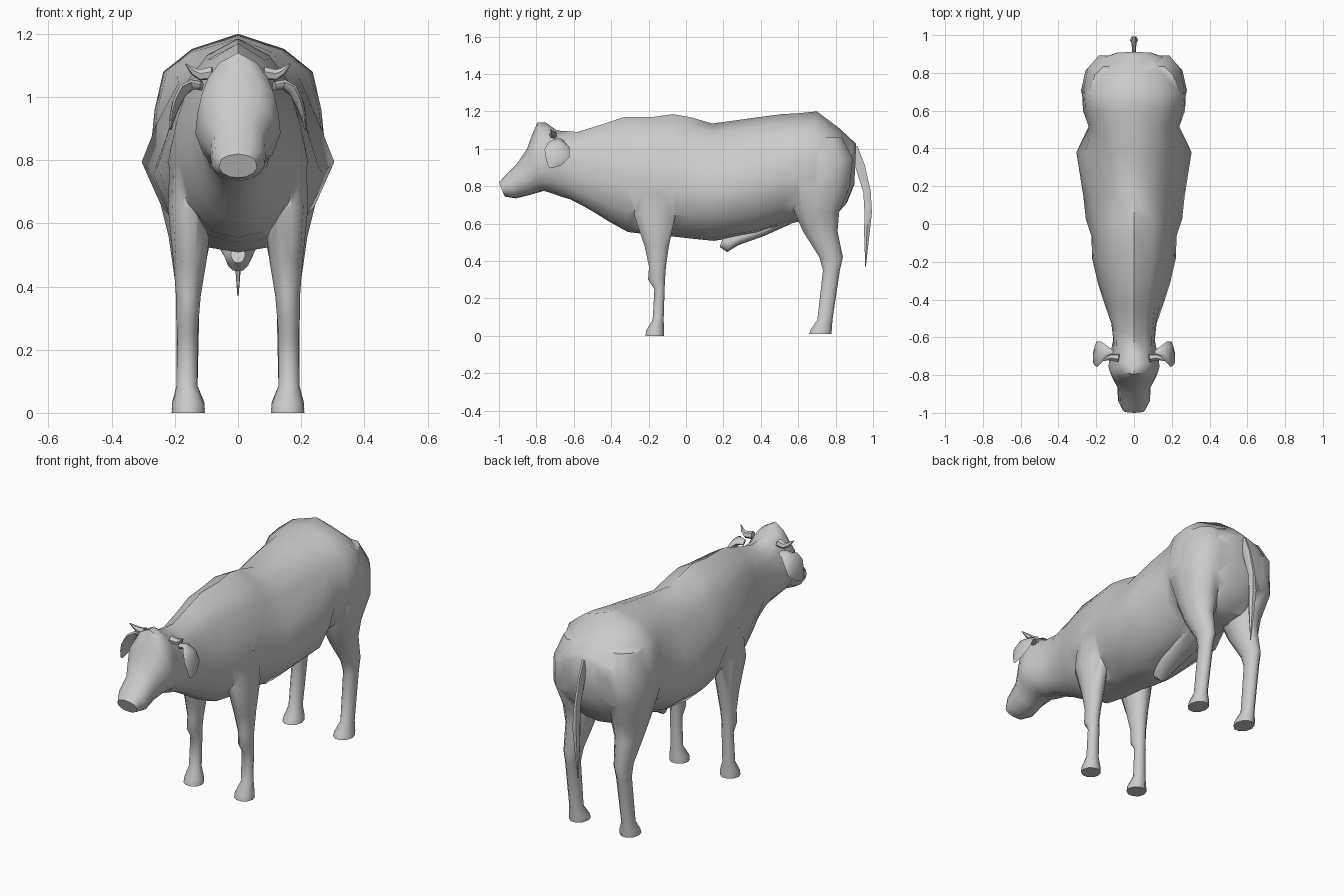
import bpy, bmesh, math
from mathutils import Vector

hide = bpy.data.materials.new("grey hide")
hide.diffuse_color = (0.6, 0.6, 0.6, 1)


def loft(name, rings):
    """Skin a list of equal closed rings and cap both ends."""
    bm = bmesh.new()
    rows = [[bm.verts.new(p) for p in r] for r in rings]
    n = len(rows[0])
    for a, b in zip(rows, rows[1:]):
        for i in range(n):
            j = (i + 1) % n
            bm.faces.new((a[i], a[j], b[j], b[i]))
    bm.faces.new(rows[0])
    bm.faces.new(rows[-1])
    bmesh.ops.recalc_face_normals(bm, faces=bm.faces)
    me = bpy.data.meshes.new(name)
    bm.to_mesh(me)
    bm.free()
    me.materials.append(hide)
    ob = bpy.data.objects.new(name, me)
    bpy.context.collection.objects.link(ob)
    return ob


def smooth(ob, angle=50):
    bpy.ops.object.select_all(action='DESELECT')
    ob.select_set(True)
    bpy.context.view_layer.objects.active = ob
    bpy.ops.object.shade_smooth_by_angle(angle=math.radians(angle))


def body_ring(yt, zt, yb, zb, w, s):
    """Upright section; s is the width of the upper shoulder of the section."""
    half = [(0, 0), (.42, .03), (.8, .18), (1, .4), ((1 + s) / 2 + .03, .6),
            (s, .8), (s * .62, .92), (0, 1)]
    full = half + [(-x, t) for x, t in half[-2:0:-1]]
    return [(x * w, yb + (yt - yb) * t, zb + (zt - zb) * t) for x, t in full]


def leg_ring(side, z, y0, y1, x0, x1, n=10):
    cx, cy, rx, ry = (x0 + x1) / 2, (y0 + y1) / 2, (x1 - x0) / 2, (y1 - y0) / 2
    return [(side * (cx + rx * math.cos(2 * math.pi * i / n)),
             cy + ry * math.sin(2 * math.pi * i / n), z) for i in range(n)]


def tube(name, path, n=6):
    """Path of (point, half width across, half width along) swept along its direction."""
    rings = []
    pts = [Vector(p[0]) for p in path]
    for i, (p, a, b, across) in enumerate(path):
        d = (pts[min(i + 1, len(pts) - 1)] - pts[max(i - 1, 0)]).normalized()
        u = Vector(across)
        u = (u - d * u.dot(d)).normalized()
        v = d.cross(u)
        rings.append([pts[i] + u * a * math.cos(2 * math.pi * k / n)
                      + v * b * math.sin(2 * math.pi * k / n) for k in range(n)])
    return loft(name, rings)


# head, neck and torso: top y, top z, bottom y, bottom z, half width, shoulder
body = loft("body", [body_ring(*r) for r in (
    (-1.0, .82, -.97, .745, .06, .85),
    (-.965, .86, -.91, .735, .085, .85),
    (-.90, .925, -.83, .755, .088, .85),
    (-.85, 1.0, -.76, .775, .12, .85),
    (-.825, 1.07, -.71, .76, .135, .85),
    (-.795, 1.14, -.67, .745, .132, .72),
    (-.75, 1.14, -.62, .73, .122, .75),
    (-.69, 1.098, -.56, .70, .11, .85),
    (-.58, 1.09, -.49, .66, .12, .8),
    (-.45, 1.13, -.41, .61, .155, .7),
    (-.33, 1.17, -.31, .555, .19, .68),
    (-.18, 1.17, -.18, .54, .222, .7),
    (-.07, 1.185, -.06, .53, .225, .7),
    (.02, 1.17, .03, .52, .255, .62),
    (.14, 1.135, .15, .508, .268, .62),
    (.38, 1.168, .38, .545, .305, .62),
    (.51, 1.185, .52, .59, .24, .8),
    (.60, 1.19, .60, .61, .27, .84),
    (.70, 1.2, .69, .60, .275, .86),
    (.82, 1.11, .78, .62, .235, .88),
    (.89, 1.045, .86, .71, .18, .85),
    (.91, 1.025, .90, .81, .10, .85))])

# legs: z, front y, back y, inner x, outer x
front = ((0, -.22, -.115, .105, .21), (.03, -.215, -.115, .107, .208),
         (.085, -.18, -.118, .128, .195), (.25, -.17, -.113, .128, .192),
         (.30, -.205, -.11, .124, .196), (.37, -.20, -.105, .118, .196),
         (.48, -.225, -.088, .10, .205), (.65, -.285, -.05, .08, .222),
         (.84, -.25, -.08, .08, .215))
hind = ((.01, -.345 + 1, .78, .105, .21), (.035, .665, .783, .107, .208),
        (.085, .70, .785, .128, .195), (.35, .73, .825, .122, .195),
        (.42, .71, .842, .112, .20), (.56, .62, .815, .085, .22),
        (.66, .575, .825, .05, .245), (.80, .53, .885, .04, .28),
        (.95, .545, .90, .04, .265), (1.06, .60, .84, .04, .225))
parts = []
for side, label in ((1, "left"), (-1, "right")):
    for name, rows in (("front_leg", front), ("hind_leg", hind)):
        parts.append(loft(f"{label}_{name}", [leg_ring(side, *r) for r in rows]))

# sheath under the belly
parts.append(loft("belly_sheath", [body_ring(*r) for r in (
    (.20, .53, .18, .475, .022, .9), (.24, .55, .22, .448, .04, .9),
    (.29, .56, .28, .485, .055, .9), (.42, .60, .42, .535, .07, .9),
    (.56, .66, .56, .598, .07, .9))]))

# weld legs and sheath into the body skin
for p in parts:
    m = body.modifiers.new("weld", 'BOOLEAN')
    m.operation, m.solver, m.object = 'UNION', 'EXACT', p
bpy.context.view_layer.objects.active = body
for m in list(body.modifiers):
    bpy.ops.object.modifier_apply(modifier=m.name)
for p in parts:
    bpy.data.objects.remove(p)
smooth(body)

# tail hanging behind the rump
X = (1, 0, 0)
smooth(tube("tail", [((0, .885, 1.0), .012, .04, X), ((0, .93, .91), .011, .03, X),
                     ((0, .968, .77), .014, .023, X), ((0, .974, .66), .022, .023, X),
                     ((0, .967, .55), .016, .017, X), ((0, .96, .37), .002, .002, X)]))

for side, label in ((1, "left"), (-1, "right")):
    # drooping ear, a flattened curved leaf
    Y = (0, 1, -.25)
    smooth(tube(f"{label}_ear", [
        ((side * .115, -.685, 1.035), .018, .015, Y), ((side * .145, -.675, 1.04), .03, .016, Y),
        ((side * .175, -.68, 1.02), .06, .016, Y), ((side * .197, -.69, .975), .07, .013, Y),
        ((side * .21, -.71, .93), .045, .008, Y), ((side * .213, -.73, .90), .008, .004, Y)], 8))
    # short horn
    smooth(tube(f"{label}_horn", [
        ((side * .08, -.71, 1.075), .022, .022, Y), ((side * .12, -.705, 1.07), .018, .018, Y),
        ((side * .142, -.71, 1.082), .012, .012, Y), ((side * .166, -.725, 1.105), .002, .002, Y)]))
